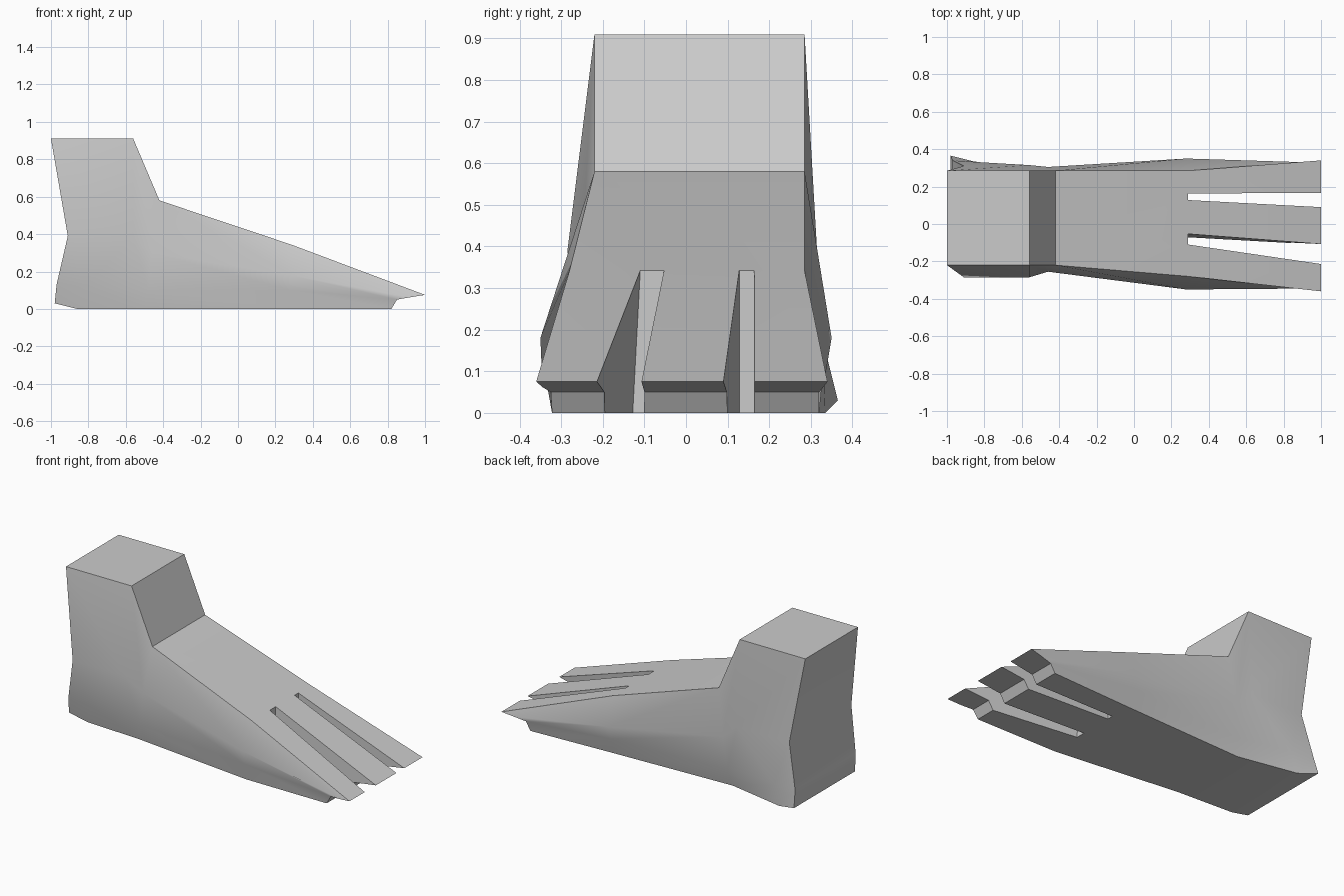
import bpy, bmesh, math

if "Cube" in bpy.data.objects:
    bpy.data.objects.remove(bpy.data.objects["Cube"])

# Columns from heel to toe; each row is (x, z, right y, left y), top to sole
COLUMNS = [
    [(-1.00, .91, -.22, .285), (-.91, .39, -.285, .31), (-.97, .13, -.24, .34), (-.98, .03, -.22, .365)],
    [(-.56, .91, -.22, .285), (-.56, .39, -.285, .315), (-.82, .12, -.24, .33), (-.86, 0, -.21, .335)],
    [(-.42, .58, -.22, .285), (-.46, .30, -.255, .305), (-.48, .10, -.25, .29), (-.50, 0, -.23, .265)],
    [(.29, .342, -.28, .285), (.28, .18, -.35, .35), (.28, .10, -.34, .33), (.28, 0, -.32, .295)],
    [(1.00, .075, -.36, .34), (.92, .062, -.345, .33), (.85, .05, -.325, .32), (.82, 0, -.322, .32)],
]


def finish(bm, name):
    bmesh.ops.recalc_face_normals(bm, faces=bm.faces)
    me = bpy.data.meshes.new(name)
    bm.to_mesh(me)
    bm.free()
    ob = bpy.data.objects.new(name, me)
    bpy.context.collection.objects.link(ob)
    return ob


# Foot body: loft the two flanks and bridge them
bm = bmesh.new()
R = [[bm.verts.new((x, r, z)) for x, z, r, l in col] for col in COLUMNS]
L = [[bm.verts.new((x, l, z)) for x, z, r, l in col] for col in COLUMNS]
nc, nr = len(R), len(R[0])
for i in range(nc - 1):
    for side in (R, L):
        for j in range(nr - 1):
            bm.faces.new((side[i][j], side[i + 1][j], side[i + 1][j + 1], side[i][j + 1]))
    for j in (0, nr - 1):
        bm.faces.new((R[i][j], R[i + 1][j], L[i + 1][j], L[i][j]))
for i in (0, nc - 1):
    for j in range(nr - 1):
        bm.faces.new((R[i][j], L[i][j], L[i][j + 1], R[i][j + 1]))
foot = finish(bm, "foot")


# Tapered slots between the toes
def cut_slot(back, tip, skew):
    grow = 1.1 / .71
    ends = [b + (t - b) * grow for b, t in zip(back, tip)]
    plan = [(.29, back[0]), (1.39, ends[0]), (1.39, ends[1]), (.29, back[1])]
    bm = bmesh.new()
    rings = []
    for z in (-.1, .5):
        dy = skew * (.34 - z) / .34
        rings.append([bm.verts.new((x, y + dy, z)) for x, y in plan])
    for ring in rings:
        bm.faces.new(ring)
    for k in range(4):
        n = (k + 1) % 4
        bm.faces.new((rings[0][k], rings[0][n], rings[1][n], rings[1][k]))
    cutter = finish(bm, "slot_cutter")
    cutter.hide_render = True
    mod = foot.modifiers.new("slot", 'BOOLEAN')
    mod.operation = 'DIFFERENCE'
    mod.solver = 'EXACT'
    mod.object = cutter
    bpy.context.view_layer.objects.active = foot
    bpy.ops.object.modifier_apply(modifier=mod.name)
    bpy.data.objects.remove(cutter)


cut_slot((.128, .164), (.09, .165), 0)
cut_slot((-.11, -.053), (-.2, -.093), -.018)

# Smooth flanks with sharp outline edges
bpy.ops.object.select_all(action='DESELECT')
foot.select_set(True)
bpy.context.view_layer.objects.active = foot
bpy.ops.object.shade_smooth_by_angle(angle=math.radians(40))
